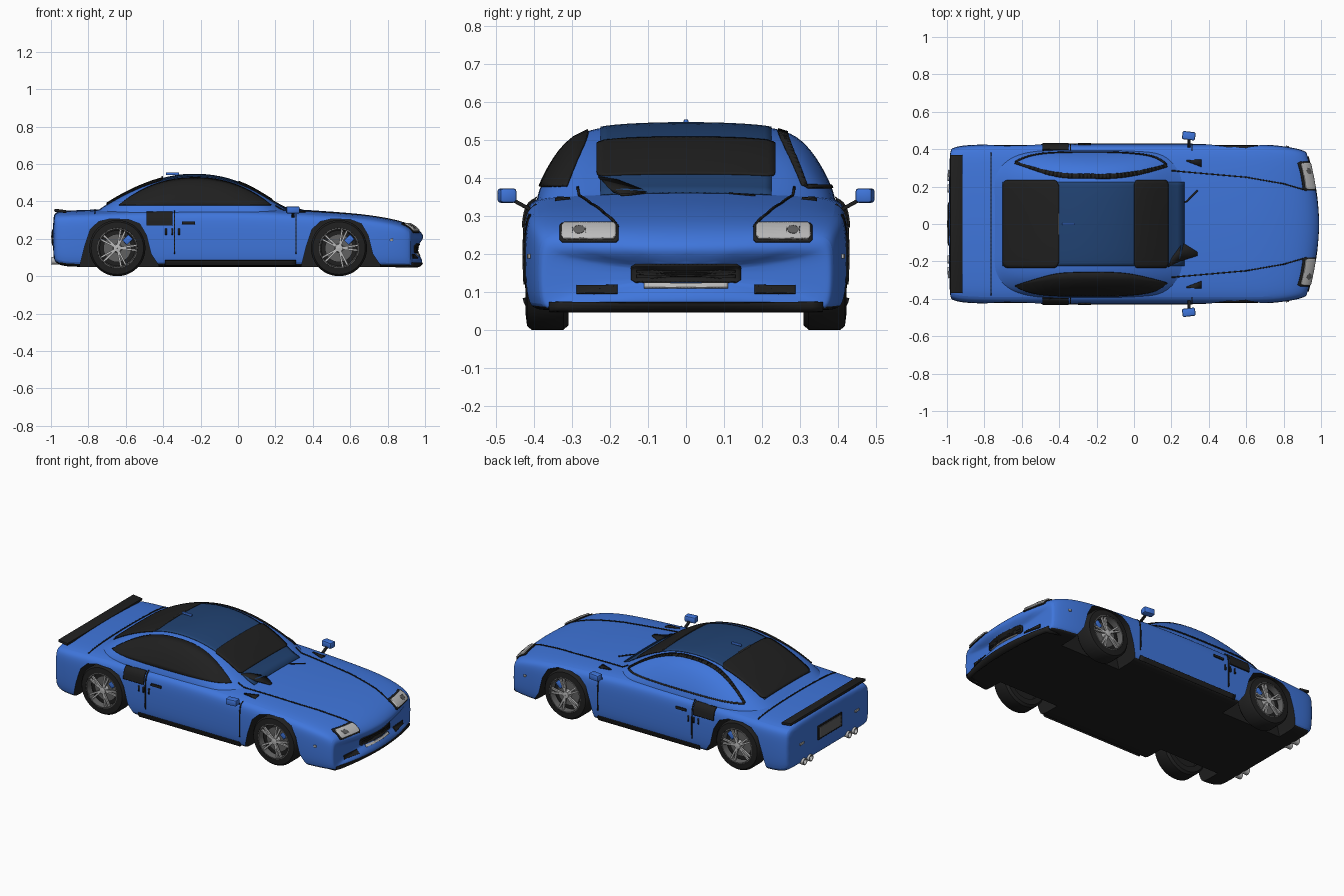
import bpy, bmesh, math
from mathutils import Vector, Matrix
from mathutils.bvhtree import BVHTree

if "Cube" in bpy.data.objects:
    bpy.data.objects.remove(bpy.data.objects["Cube"])


def material(name, r, g, b):
    m = bpy.data.materials.new(name)
    m.use_nodes = True
    m.diffuse_color = (r, g, b, 1)
    m.node_tree.nodes["Principled BSDF"].inputs["Base Color"].default_value = (r, g, b, 1)
    return m


BLUE = material("body blue", .05, .18, .71)
TINT = material("tinted blue", .015, .055, .17)
BLACK = material("trim black", .014, .014, .014)
GREY = material("disc grey", .12, .12, .12)
SILVER = material("silver", .5, .5, .5)


def make(name, verts, faces, mat, angle=40):
    me = bpy.data.meshes.new(name)
    me.from_pydata([tuple(v) for v in verts], [], faces)
    me.materials.append(mat)
    bm = bmesh.new()
    bm.from_mesh(me)
    bmesh.ops.recalc_face_normals(bm, faces=bm.faces)
    bm.to_mesh(me)
    bm.free()
    ob = bpy.data.objects.new(name, me)
    bpy.context.collection.objects.link(ob)
    smooth(ob, angle)
    return ob


def smooth(ob, angle=40):
    bpy.ops.object.select_all(action='DESELECT')
    ob.select_set(True)
    bpy.context.view_layer.objects.active = ob
    bpy.ops.object.shade_smooth_by_angle(angle=math.radians(angle))


def modify(ob, kind, **settings):
    mod = ob.modifiers.new(kind.lower(), kind)
    for key, value in settings.items():
        setattr(mod, key, value)
    bpy.context.view_layer.objects.active = ob
    bpy.ops.object.modifier_apply(modifier=mod.name)


def strips(rows, cols, closed=False):
    return [(i * cols + j, i * cols + (j + 1) % cols, (i + 1) * cols + (j + 1) % cols, (i + 1) * cols + j)
            for i in range(rows - 1) for j in range(cols if closed else cols - 1)]


def loft(name, stations, half, closed):
    """Skin sections along x; each station is x, half width, top, bottom, bow."""
    left = [(-u, v) for u, v in reversed(half) if u > 0]
    ring = half + left
    verts = [(x - bow * u * u, u * w, b + v * (t - b)) for x, w, t, b, bow in stations for u, v in ring]
    n, k = len(stations), len(ring)
    faces = strips(n, k, closed)
    if closed:
        faces += [tuple(range(k)), tuple(range((n - 1) * k, n * k))]
    ob = make(name, verts, faces, BLUE)
    modify(ob, 'SUBSURF', levels=2)
    return ob


# Body shell and cabin
body = loft("body", [
    (-.99, .39, .32, .1, 0), (-.975, .405, .345, .07, 0), (-.93, .42, .352, .05, 0), (-.8, .427, .355, .05, 0),
    (-.5, .427, .37, .05, 0), (0, .427, .375, .05, 0), (.3, .427, .36, .05, 0), (.6, .427, .34, .05, 0),
    (.75, .424, .322, .05, 0), (.88, .405, .295, .05, .01), (.95, .388, .265, .05, .03),
    (.985, .375, .235, .055, .06), (1.005, .35, .2, .09, .08)],
    [(0, 0), (.6, 0), (.93, 0), (.985, .05), (1, .3), (1, .6), (.99, .83), (.94, .92), (.75, .965), (.4, .99), (0, 1)],
    True)
cabin = loft("cabin", [(x, w, t, .335, 0) for x, w, t in [
    (-.76, .28, .345), (-.68, .35, .4), (-.6, .38, .445), (-.5, .395, .493), (-.36, .395, .538), (-.22, .395, .549),
    (-.08, .395, .533), (.04, .39, .49), (.12, .385, .445), (.19, .36, .4), (.28, .28, .345)]],
    [(1, 0), (.98, .18), (.9, .49), (.78, .8), (.62, .95), (.3, .99), (0, 1)], False)
cabin.data.flip_normals() if cabin.data.polygons[len(cabin.data.polygons) // 2].normal.z < 0 else None

# Surface lookup used to lay panels on the shell
pts, polys = [], []
for shell in (body, cabin):
    polys += [[i + len(pts) for i in p.vertices] for p in shell.data.polygons]
    pts += [v.co.copy() for v in shell.data.vertices]
surface = BVHTree.FromPolygons(pts, polys)
RAYS = {
    'top': (lambda a, b: Vector((a, b, 2)), Vector((0, 0, -1))),
    'right': (lambda a, b: Vector((a, -2, b)), Vector((0, 1, 0))),
    'left': (lambda a, b: Vector((a, 2, b)), Vector((0, -1, 0))),
    'front': (lambda a, b: Vector((2, a, b)), Vector((-1, 0, 0))),
    'rear': (lambda a, b: Vector((-2, a, b)), Vector((1, 0, 0)))}


def drape(name, mat, grid, side, off=.003, thick=.006):
    """Lay a 2D grid of points on the shell as a thin plate."""
    start, way = RAYS[side]
    verts = []
    for row in grid:
        for a, b in row:
            hit, normal, _, _ = surface.ray_cast(start(a, b), way)
            if hit is None:
                hit, normal, _, _ = surface.find_nearest(start(a, b) + way * 1.8)
            verts.append(hit + normal * (off if normal.dot(way) < 0 else -off))
    ob = make(name, verts, strips(len(grid), len(grid[0])), mat)
    modify(ob, 'SOLIDIFY', thickness=thick, offset=0)
    return ob


def rect(a0, a1, b0, b1, r=0, n=24):
    grid = []
    for i in range(n + 1):
        a = a0 + (a1 - a0) * i / n
        t = max(0, 1 - min(a - a0, a1 - a) / r) if r else 0
        cut = r * (1 - math.sqrt(max(0, 1 - t * t)))
        grid.append([(a, b0 + cut + (b1 - b0 - 2 * cut) * j / n) for j in range(n + 1)])
    return grid


def seam(name, path, side, width=.006):
    grid = []
    for (a, b), (c, d) in zip(path, path[1:]):
        length = math.hypot(c - a, d - b)
        nx, ny = (b - d) / length * width / 2, (c - a) / length * width / 2
        steps = max(2, int(length / .02))
        for i in range(steps + 1):
            p, q = a + (c - a) * i / steps, b + (d - b) * i / steps
            grid.append([(p - nx, q - ny), (p + nx, q + ny)])
    drape(name, BLACK, grid, side, .002, .004)


# Roof glass, windscreen and rear window
drape("tinted_roof", TINT, rect(-.7, .27, -.225, .225), 'top', .002, .004)
drape("windscreen", BLACK, rect(0, .18, -.235, .235, .02), 'top', .005)
drape("rear_window", BLACK, rect(-.7, -.4, -.235, .235, .03), 'top', .005)


# Side windows: dark on the right, outlined body colour on the left
def window_top(x):
    t = (x + .23) / .405
    return .378 + .146 * max(0, 1 - abs(t) ** 2.2)


xs = [-.635 + .81 * i / 40 for i in range(41)]
drape("right_window", BLACK, [[(x, .377 + (window_top(x) - .377) * j / 8) for j in range(9)] for x in xs], 'right')
seam("left_window_top", [(x, window_top(x)) for x in xs], 'left', .008)
seam("left_window_base", [(-.635, .377), (.175, .377)], 'left', .008)

# Seams on the bonnet and boot
for s, tag in ((1, "left"), (-1, "right")):
    seam(tag + "_bonnet_seam", [(.2, s * .285), (.6, s * .25), (.8, s * .215), (.92, s * .18)], 'top')
    drape(tag + "_mirror_foot", BLACK, [[(.28, s * .335), (.28, s * .34)], [(.36, s * .305), (.36, s * .345)]], 'top')
seam("boot_seam", [(-.765, -.38), (-.765, .38)], 'top')
seam("left_wiper", [(.24, .11), (.28, .12), (.34, .18)], 'top', .008)
drape("right_wiper", BLACK, [[(.18, -.23), (.2, -.18)], [(.24, -.2), (.26, -.1)], [(.34, -.17), (.34, -.15)]], 'top')

# Side panels, door lines and markers
for side in ('left', 'right'):
    drape(side + "_vent", BLACK, rect(-.49, -.35, .27, .342), side, .004, .008)
    drape(side + "_sill", BLACK, rect(-.39, .31, .064, .086), side, .006, .009)
    drape(side + "_handle", BLACK, rect(-.3, -.23, .277, .291), side, .004, .008)
    drape(side + "_marker", SILVER, rect(.813, .828, .188, .2, n=4), side)
    seam(side + "_rear_door_seam", [(-.34, .12), (-.34, .35)], side)
    seam(side + "_front_door_seam", [(.31, .12), (.31, .33)], side)
    for x in (-.385, -.352, -.315):
        seam(side + "_slot", [(x, .22), (x, .255)], side, .009)

# Nose: grille, plate strip, fog vents and headlights
drape("grille", BLACK, rect(-.145, .145, .124, .174, .008), 'front', .003)
for z in (.14, .155):
    drape("grille_bar", BLACK, rect(-.13, .13, z - .004, z + .004), 'front', .008)
drape("front_plate", SILVER, rect(-.11, .11, .109, .121), 'front')
for s in (1, -1):
    a, b = sorted((s * .18, s * .288))
    drape("fog_vent", BLACK, rect(a, b, .094, .118), 'front')
    a, b = sorted((s * .178, s * .332))
    drape("headlight_frame", BLACK, rect(a, b, .23, .278, .006), 'front', .003)
    drape("headlight", SILVER, rect(a + .006, b - .006, .236, .273, .008), 'front', .009, .009)
    drape("headlight_bulb", GREY, rect(s * .28 - .018, s * .28 + .018, .246, .264, .017), 'front', .0135, .002)
drape("front_lip", BLACK, rect(-.36, .36, .052, .073), 'front', .003)

# Tail: plate, reflectors
drape("rear_plate_frame", BLACK, rect(-.115, .115, .165, .25), 'rear')
drape("rear_plate", GREY, rect(-.105, .105, .175, .24), 'rear', .006)
for s in (1, -1):
    drape("reflector", SILVER, rect(s * .27 - .02, s * .27 + .02, .195, .207), 'rear')


def box(name, centre, size, mat, bevel=0, turn=Matrix()):
    bm = bmesh.new()
    bmesh.ops.create_cube(bm, size=1, matrix=Matrix.Translation(centre) @ turn @ Matrix.Diagonal((*size, 1)))
    if bevel:
        bmesh.ops.bevel(bm, geom=bm.edges[:], offset=bevel, segments=2, affect='EDGES', profile=.5)
    verts = [v.co.copy() for v in bm.verts]
    bm.verts.index_update()
    faces = [[v.index for v in f.verts] for f in bm.faces]
    bm.free()
    return make(name, verts, faces, mat)


def lathe(name, profile, centre, axis, mat, n=40):
    """Turn (radius, offset) pairs about the x or y axis."""
    verts = []
    for i in range(n):
        c, s = math.cos(math.tau * i / n), math.sin(math.tau * i / n)
        for r, d in profile:
            verts.append(Vector(centre) + Vector((d, r * c, r * s) if axis == 'x' else (r * c, d, r * s)))
    k = len(profile)
    faces = [(i * k + j, i * k + (j + 1) % k, (i + 1) % n * k + (j + 1) % k, (i + 1) % n * k + j)
             for i in range(n) for j in range(k)]
    return make(name, verts, faces, mat)


# Spoiler, exhausts, roof aerial, mirrors
box("spoiler", (-.95, 0, .349), (.065, .74, .016), BLACK, .004, Matrix.Rotation(.12, 4, 'Y'))
for y in (-.25, -.19, .19, .25):
    lathe("exhaust", [(.019, .06), (.021, 0), (.015, 0), (.013, .06)], (-.998, y, .082), 'x', SILVER, 20)
box("aerial", (-.35, 0, .548), (.07, .012, .014), BLUE, .004)
box("rear_window_strip", (-.405, 0, .53), (.006, .11, .012), GREY)
for s, tag in ((1, "left"), (-1, "right")):
    box(tag + "_mirror", (.293, s * .472, .354), (.07, .044, .038), BLUE, .008, Matrix.Rotation(s * -.12, 4, 'Z'))
    box(tag + "_mirror_arm", (.295, s * .432, .329), (.016, .06, .01), BLACK, .002, Matrix.Rotation(s * .5, 4, 'X'))

# Wheel arches, cut into the shell with dark linings
body.data.materials.append(BLACK)
ARCH = [(-.2, -.1), (-.2, .06), (-.175, .16), (-.145, .25), (-.1, .292), (-.04, .306), (.06, .303), (.12, .28),
        (.155, .22), (.18, .12), (.22, .06), (.22, -.1)]
for x, flip in ((-.645, 1), (.54, 1)):
    for s in (1, -1):
        verts = [(x + flip * dx, s * y, z) for y in (.27, .6) for dx, z in ARCH]
        k = len(ARCH)
        cutter = make("arch_cutter", verts, strips(2, k, True) + [tuple(range(k)), tuple(range(k, 2 * k))], BLACK)
        cutter.hide_render = True
        modify(body, 'BOOLEAN', object=cutter, operation='DIFFERENCE', solver='EXACT', material_mode='TRANSFER')
        bpy.data.objects.remove(cutter)

# Dark underside
dark = body.data.materials.find(BLACK.name)
for p in body.data.polygons:
    if p.normal.z < -.7 and p.center.z < .1:
        p.material_index = dark
smooth(body)
smooth(cabin)

# Wheels: tyre, rim, disc, caliper, paired spokes and hub
for x, end in ((-.645, "rear"), (.54, "front")):
    for s, tag in ((1, "left"), (-1, "right")):
        name, c = end + "_" + tag, (x, s * .365, .15)
        lathe(name + "_tyre", [(.105, -s * .055), (.138, -s * .055), (.15, -s * .042), (.15, s * .042),
                               (.14, s * .054), (.107, s * .058), (.104, s * .05)], c, 'y', BLACK, 48)
        lathe(name + "_rim", [(.1, s * .02), (.107, s * .057), (.101, s * .058), (.095, s * .02)], c, 'y', GREY, 48)
        lathe(name + "_backing", [(.001, -s * .02), (.104, -s * .02), (.104, s * .008), (.001, s * .008)], c, 'y', BLACK)
        lathe(name + "_disc", [(.001, s * .009), (.075, s * .009), (.075, s * .02), (.001, s * .02)], c, 'y', GREY)
        lathe(name + "_hub", [(.001, s * .02), (.024, s * .02), (.02, s * .052), (.001, s * .054)], c, 'y', SILVER, 24)
        box(name + "_caliper", (x + .055, s * .39, .195), (.035, .018, .045), BLUE, .004, Matrix.Rotation(.8, 4, 'Y'))
        for i in range(5):
            for lean in (-.13, .13):
                turn = Matrix.Rotation(math.tau * i / 5 + lean + .3, 4, 'Y')
                box(name + "_spoke", Vector(c) + turn @ Vector((0, s * .044, .058)), (.01, .012, .09), SILVER, 0, turn)
